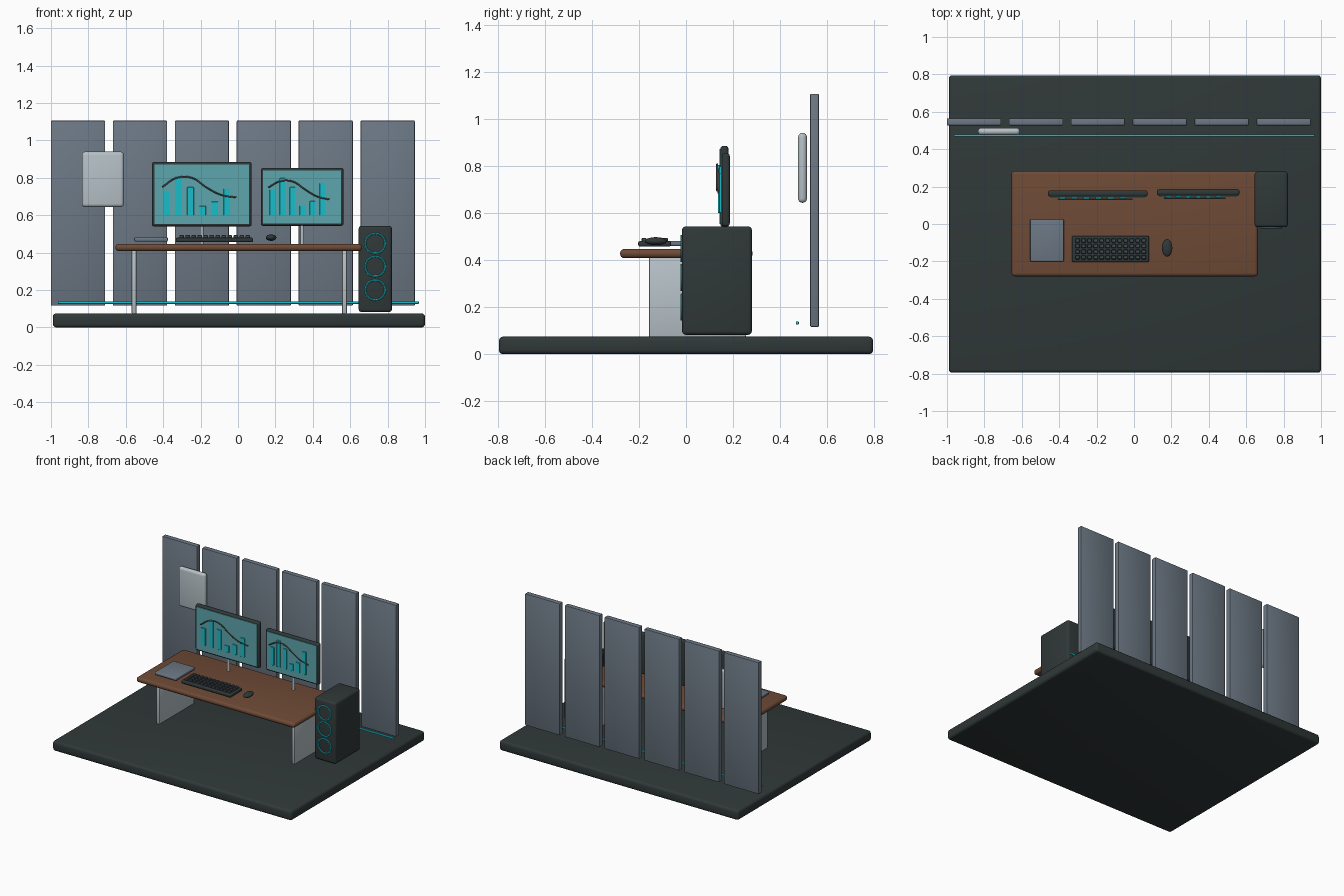
import bpy, math

if "Cube" in bpy.data.objects:
    bpy.data.objects.remove(bpy.data.objects["Cube"])


def material(name, rgb):
    # 8-bit display colour turned into linear values
    lin = [((c / 255 + 0.055) / 1.055) ** 2.4 for c in rgb] + [1]
    m = bpy.data.materials.new(name)
    m.use_nodes = True
    m.diffuse_color = lin
    m.node_tree.nodes["Principled BSDF"].inputs["Base Color"].default_value = lin
    return m


CHARCOAL = material("charcoal", (48, 56, 56))
SLATE = material("slate", (108, 120, 132))
WOOD = material("walnut", (110, 74, 54))
METAL = material("light metal", (182, 193, 199))
CYAN = material("cyan glow", (24, 190, 202))
SCREEN = material("screen teal", (92, 166, 172))
LINE = material("graph line grey", (96, 92, 92))
KEY = material("key grey", (70, 79, 84))


def finish(ob, name, mat, bevel=0, segments=3):
    ob.name = name
    ob.data.materials.append(mat)
    if bevel:
        bpy.context.view_layer.objects.active = ob
        b = ob.modifiers.new("round", "BEVEL")
        b.width, b.segments = bevel, segments
        bpy.ops.object.modifier_apply(modifier=b.name)
    bpy.ops.object.shade_smooth_by_angle(angle=math.radians(35))
    return ob


def box(name, mat, x, y, z, bevel=0, segments=3):
    """Box from (low, high) ranges along each axis."""
    bpy.ops.mesh.primitive_cube_add(size=1)
    ob = bpy.context.object
    for v in ob.data.vertices:
        for i, (lo, hi) in enumerate((x, y, z)):
            v.co[i] = lo if v.co[i] < 0 else hi
    return finish(ob, name, mat, bevel, segments)


def span(centre, size):
    return centre - size / 2, centre + size / 2


# Floor slab
box("floor_base", CHARCOAL, (-0.99, 1.0), (-0.795, 0.795), (0, 0.075), 0.018)

# Back wall slats, glowing strip and wall lamp
for i in range(6):
    box(f"wall_panel_{i + 1}", SLATE, span(-0.855 + 0.331 * i, 0.29),
        (0.527, 0.565), (0.116, 1.106), 0.005, 2)
box("light_strip", CYAN, (-0.963, 0.967), (0.467, 0.479), (0.126, 0.139), 0.003, 2)
box("wall_lamp", METAL, (-0.835, -0.61), (0.476, 0.514), (0.643, 0.94), 0.0185, 4)

# Desk
box("desk_top", WOOD, (-0.655, 0.663), (-0.28, 0.283), (0.408, 0.447), 0.018, 4)
for side, x in (("right", -0.556), ("left", 0.569)):
    box(f"desk_leg_{side}", METAL, span(x, 0.025), (-0.157, 0.255), (0.073, 0.412), 0.004, 2)

# Computer tower with fan rings
box("computer_tower", CHARCOAL, (0.645, 0.823), (-0.017, 0.28), (0.082, 0.543), 0.016)
for i, z in enumerate((0.449, 0.326, 0.2)):
    bpy.ops.mesh.primitive_torus_add(location=(0.734, -0.019, z), rotation=(math.pi / 2, 0, 0),
                                     major_radius=0.053, minor_radius=0.005,
                                     major_segments=40, minor_segments=8)
    finish(bpy.context.object, f"fan_ring_{i + 1}", CYAN)


def monitor(name, x, y, z, bars, bar_start, pitch, bar_width, graph):
    """Monitor with a bar chart and a raised line; y is the front of the case."""
    box(name + "_case", CHARCOAL, x, (y, y + 0.034), z, 0.012)
    box(name + "_screen", SCREEN, (x[0] + 0.013, x[1] - 0.013),
        (y - 0.004, y + 0.003), (z[0] + 0.014, z[1] - 0.014))
    for i, h in enumerate(bars):
        box(f"{name}_bar_{i + 1}", CYAN, span(bar_start + pitch * i, bar_width),
            (y - 0.011, y - 0.003), (0.6, 0.6 + h), 0.001, 1)
    curve = bpy.data.curves.new(name + "_graph_line", "CURVE")
    curve.dimensions, curve.bevel_depth, curve.bevel_resolution = "3D", 0.004, 2
    curve.resolution_u = 6
    curve.use_fill_caps = True
    spline = curve.splines.new("BEZIER")
    spline.bezier_points.add(len(graph) - 1)
    for i, (p, gz) in enumerate(zip(spline.bezier_points, graph)):
        p.co = (bar_start - 0.022 + pitch * 1.22 * i, y - 0.014, gz)
        p.handle_left_type = p.handle_right_type = "AUTO"
    line = bpy.data.objects.new(name + "_graph_line", curve)
    bpy.context.collection.objects.link(line)
    curve.materials.append(LINE)
    # Stand
    bpy.ops.mesh.primitive_cylinder_add(vertices=20, radius=0.01, depth=0.13,
                                        location=(sum(x) / 2, y + 0.018, 0.505))
    finish(bpy.context.object, name + "_stand", METAL)


monitor("main_monitor", (-0.46, 0.073), 0.146, (0.54, 0.885),
        (0.128, 0.203, 0.15, 0.048, 0.072, 0.14), -0.384, 0.065, 0.035,
        (0.75, 0.8, 0.8, 0.748, 0.708, 0.695))
monitor("side_monitor", (0.122, 0.564), 0.152, (0.543, 0.853),
        (0.136, 0.198, 0.15, 0.05, 0.075, 0.17), 0.184, 0.0535, 0.029,
        (0.748, 0.782, 0.78, 0.738, 0.7, 0.684))

# Desk accessories
box("tablet", SLATE, (-0.555, -0.375), (-0.2, 0.025), (0.46, 0.481), 0.006)
box("keyboard_base", CHARCOAL, (-0.332, 0.08), (-0.203, -0.064), (0.457, 0.48), 0.007)
for row in range(4):
    for col in range(12):
        box(f"key_{row + 1}_{col + 1}", KEY, span(-0.302 + 0.0322 * col, 0.024),
            span(-0.178 + 0.03 * row, 0.021), (0.478, 0.494), 0.003, 1)

bpy.ops.mesh.primitive_uv_sphere_add(segments=24, ring_count=14, radius=1)
mouse = bpy.context.object
for v in mouse.data.vertices:
    v.co = (0.177 + 0.028 * v.co.x, -0.128 + 0.047 * v.co.y, 0.48 + 0.017 * v.co.z)
finish(mouse, "mouse", CHARCOAL)
